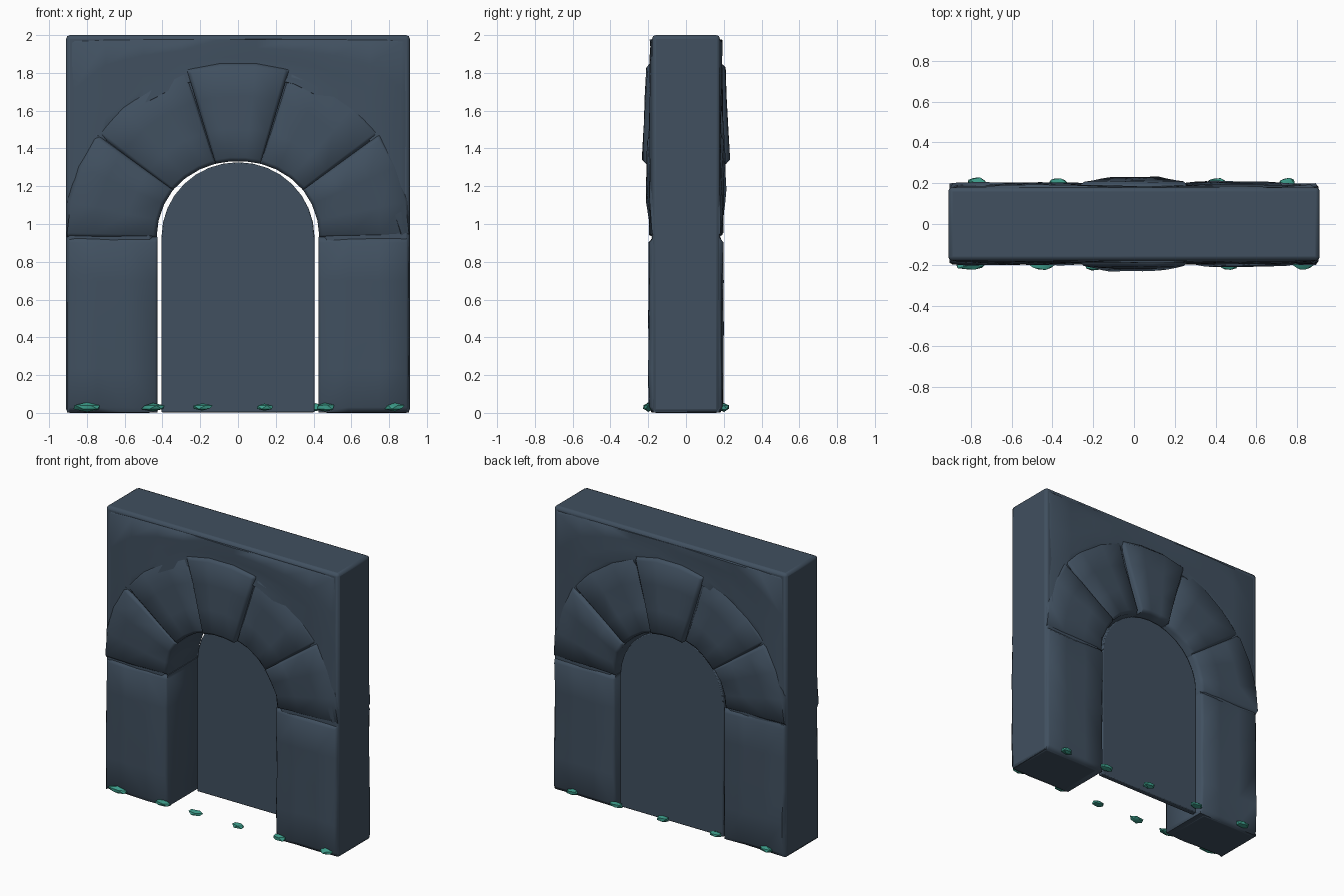
import bpy
import bmesh
import math
import random

random.seed(7)
if "Cube" in bpy.data.objects:
    bpy.data.objects.remove(bpy.data.objects["Cube"], do_unlink=True)

HALF, SPRING, OUTER = 0.91, 0.93, 0.925


def material(name, rgb):
    mat = bpy.data.materials.new(name)
    mat.use_nodes = True
    mat.diffuse_color = (*rgb, 1)
    mat.node_tree.nodes["Principled BSDF"].inputs["Base Color"].default_value = (*rgb, 1)
    return mat


SLATE = material("slate blue stone", (0.052, 0.08, 0.116))
TEAL = material("teal pebble", (0.045, 0.33, 0.25))


def finish(name, bm, mat, angle=60, bevel=0):
    bmesh.ops.recalc_face_normals(bm, faces=bm.faces)
    mesh = bpy.data.meshes.new(name)
    bm.to_mesh(mesh)
    bm.free()
    mesh.materials.append(mat)
    obj = bpy.data.objects.new(name, mesh)
    bpy.context.collection.objects.link(obj)
    if bevel:
        mod = obj.modifiers.new("Soft edges", "BEVEL")
        mod.width, mod.segments = bevel, 2
        mod.limit_method, mod.angle_limit = "ANGLE", math.radians(40)
    bpy.ops.object.select_all(action="DESELECT")
    obj.select_set(True)
    bpy.context.view_layer.objects.active = obj
    bpy.ops.object.shade_smooth_by_angle(angle=math.radians(angle))
    return obj


def opening_point(a):
    """Inner edge of the arch, slightly flattened at the crown."""
    r = 0.43 - 0.027 * math.sin(a) ** 3
    return r * math.cos(a), SPRING + r * math.sin(a)


def arch_prism(name, outline, y0, y1, bevel):
    bm = bmesh.new()
    face = bm.faces.new([bm.verts.new((x, y0, z)) for x, z in outline])
    moved = bmesh.ops.extrude_face_region(bm, geom=[face])["geom"]
    bmesh.ops.translate(bm, vec=(0, y1 - y0, 0),
                        verts=[v for v in moved if isinstance(v, bmesh.types.BMVert)])
    # extrude_face_region keeps no cap on the start side when it removes the source
    if not face.is_valid:
        bmesh.ops.holes_fill(bm, edges=bm.edges)
    return finish(name, bm, SLATE, 60, bevel)


def steps(count, edge):
    return [0, edge] + [i / count for i in range(1, count)] + [1 - edge, 1]


def hewn_block(name, place, nu, nv, front, back, edge=0.04, drop=0.02,
               rough=0.006, tilt=(0, 0), border=None):
    """Two-sided block: a rough grid on the front and back, joined round its rim."""
    bm = bmesh.new()
    us, vs = steps(nu, edge), steps(nv, edge)
    grids = []
    for side, depth in ((-1, front), (1, back)):
        grid = []
        for u in us:
            row = []
            for v in vs:
                x, z = place(u, v)
                d = depth + tilt[0] * (u - 0.5) + tilt[1] * (v - 0.5)
                d += random.uniform(-rough, rough)
                if u in (0, 1) or v in (0, 1):
                    d = border if border else d - drop
                row.append(bm.verts.new((x, side * d, z)))
            grid.append(row)
        grids.append(grid)
        for i in range(len(us) - 1):
            for j in range(len(vs) - 1):
                bm.faces.new((grid[i][j], grid[i + 1][j], grid[i + 1][j + 1], grid[i][j + 1]))
    m, n = len(us) - 1, len(vs) - 1
    rim = ([(i, 0) for i in range(m)] + [(m, j) for j in range(n)]
           + [(i, n) for i in range(m, 0, -1)] + [(0, j) for j in range(n, 0, -1)])
    f, b = grids
    for (i, j), (k, l) in zip(rim, rim[1:] + rim[:1]):
        bm.faces.new((f[i][j], f[k][l], b[k][l], b[i][j]))
    return finish(name, bm, SLATE)


# Wall slab with an arched opening, set just behind the arch stones
arc = [math.pi * i / 16 for i in range(17)]
hole = [(0.45 * math.cos(a), SPRING + 0.45 * math.sin(a)) for a in arc]
arch_prism("wall", [(-HALF, 0), (-HALF, 2), (HALF, 2), (HALF, 0), (0.45, 0)]
           + hole + [(-0.45, 0)], -0.18, 0.18, 0.02)


# Rough wall surface above the arch
def spandrel(u, v):
    x = (2 * u - 1) * 0.9
    low = SPRING + math.sqrt(max(0.86 ** 2 - x * x, 0))
    return x, low + (1.98 - low) * v


hewn_block("wall_face", spandrel, 9, 4, 0.187, 0.187, edge=0.02, border=0.172, rough=0.007)

# Arch stones, counted from the left spring round to the right
cuts = [0, 36, 73, 107, 144, 180]
names = ["left_lower", "left_upper", "key", "right_upper", "right_lower"]
tilts = [(0.022, -0.012), (-0.01, -0.008), (0, -0.025), (0.008, -0.01), (-0.012, 0.006)]
for name, a0, a1, tilt in zip(names, cuts, cuts[1:], tilts):
    def voussoir(u, v, a0=a0, a1=a1):
        a = math.radians(a0 + (a1 - a0) * u)
        x, z = opening_point(a)
        x += (OUTER * math.cos(a) - x) * v
        z += (SPRING + OUTER * math.sin(a) - z) * v
        return max(-0.905, min(0.905, x)), z
    key = name == "key"
    hewn_block(name + "_stone", voussoir, 3, 3, 0.22 if key else 0.197,
               0.22 if key else 0.197, tilt=tilt, rough=0.003 if key else 0.005)

# Straight jamb stones below the arch
for name, s in (("left", 1), ("right", -1)):
    def jamb(u, v, s=s):
        return s * (0.425 + 0.48 * u), 0.002 + (SPRING - 0.002) * v
    hewn_block(name + "_jamb", jamb, 3, 4, 0.194, 0.194, edge=0.03, drop=0.018, rough=0.007)

# Thin door slab standing near the back of the opening
door = [(0.405 * math.cos(a), SPRING + 0.397 * math.sin(a)) for a in arc]
arch_prism("door_slab", [(0.405, 0.003)] + door + [(-0.405, 0.003)], 0.12, 0.16, 0.006)

# Small stones scattered along both foot lines: x and half width
rows = {
    -1: [(-0.8, 0.085), (-0.45, 0.068), (-0.19, 0.058), (0.14, 0.052), (0.46, 0.052), (0.83, 0.056)],
    1: [(-0.77, 0.055), (-0.37, 0.048), (0.04, 0.05), (0.41, 0.055), (0.75, 0.045)],
}
for side, row in rows.items():
    for i, (x, w) in enumerate(row):
        bm = bmesh.new()
        bmesh.ops.create_icosphere(bm, subdivisions=1, radius=1)
        h = random.uniform(0.018, 0.026)
        for v in bm.verts:
            k = random.uniform(0.85, 1.1)
            v.co = (x + v.co.x * w * k, side * 0.2 + v.co.y * 0.03 * k,
                    max(0, 0.03 + v.co.z * h * k))
        finish(("front" if side < 0 else "back") + f"_pebble_{i + 1}", bm, TEAL, 35)
